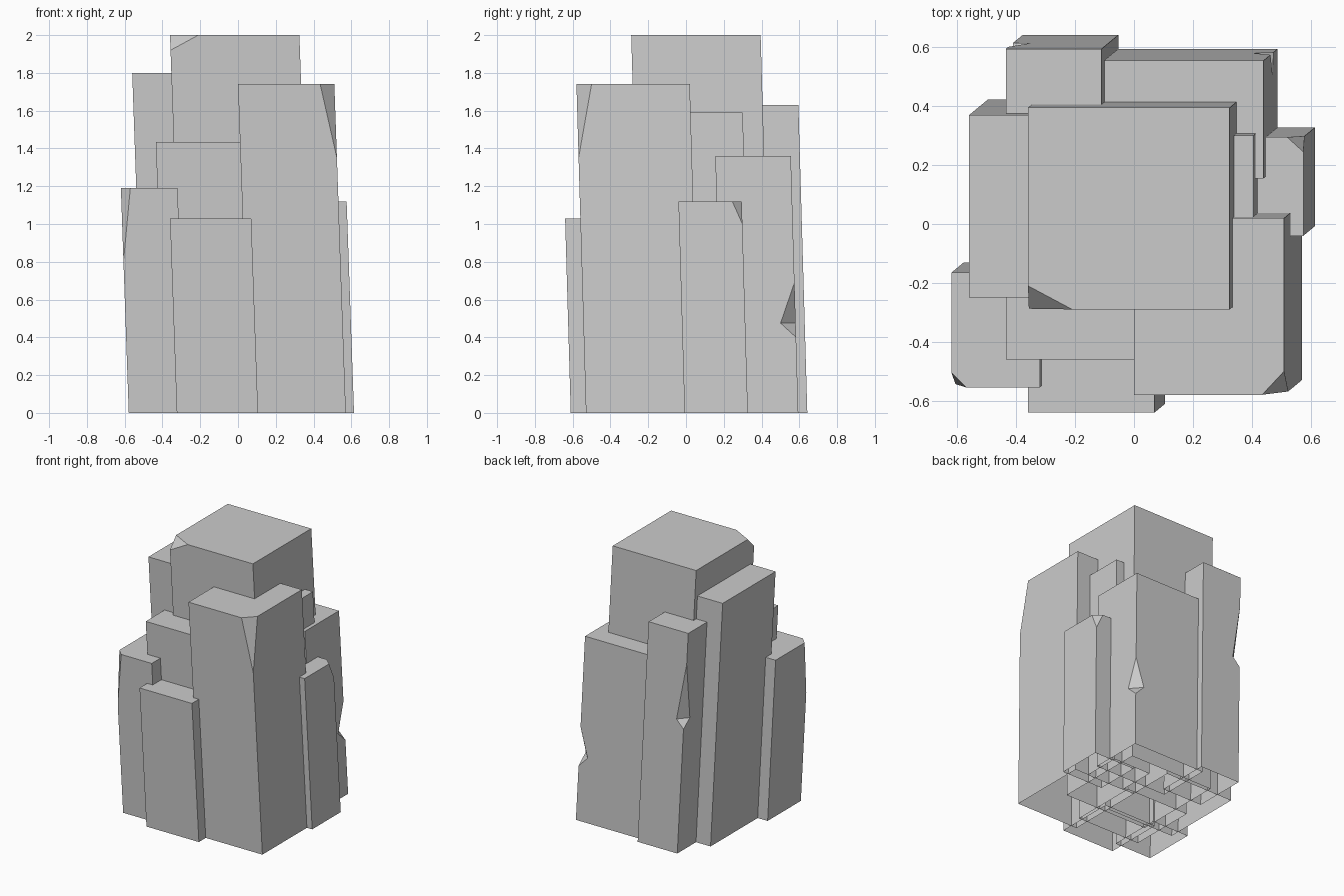
import bpy
from mathutils import Vector

if "Cube" in bpy.data.objects:
    bpy.data.objects.remove(bpy.data.objects["Cube"])

LEAN_X, LEAN_Y = 0.035, 0.029   # sideways lean per unit of height


def column(name, x0, x1, y0, y1, h, feature=None):
    """Leaning open-bottomed rock column; x/y ranges are those of its top.
    feature = (kind, corner, dx, dy, heights): a chipped top corner ("chip")
    or a nick in a vertical edge ("nick"). Corners run from front left, CCW."""
    corners = [(x0, y0), (x1, y0), (x1, y1), (x0, y1)]
    verts, faces = [], []

    def point(x, y, z):
        verts.append(Vector((x + LEAN_X * (h - z), y + LEAN_Y * (h - z), z)))
        return len(verts) - 1

    before, after, top = [], [], []   # upward chains seen by the two sides at each corner
    for i, (x, y) in enumerate(corners):
        base = point(x, y, 0)
        if feature and feature[1] == i:
            kind, _, dx, dy, zs = feature
            along_x = (x + dx * (1 if x == x0 else -1), y)
            along_y = (x, y + dy * (1 if y == y0 else -1))
            # sides 0 and 2 run along x, sides 1 and 3 along y
            prev_xy, next_xy = (along_y, along_x) if i % 2 == 0 else (along_x, along_y)
            if kind == "chip":
                low = point(x, y, h - zs[0])
                p, n = point(*prev_xy, h), point(*next_xy, h)
                before.append([base, low, p])
                after.append([base, low, n])
                top += [p, n]
                faces.append([low, n, p])
            else:
                low, high = point(x, y, zs[0]), point(x, y, zs[2])
                p, n = point(*prev_xy, zs[1]), point(*next_xy, zs[1])
                tip = point(x, y, h)
                before.append([base, low, p, high, tip])
                after.append([base, low, n, high, tip])
                top.append(tip)
                faces += [[low, n, p], [p, n, high]]
        else:
            tip = point(x, y, h)
            before.append([base, tip])
            after.append([base, tip])
            top.append(tip)
    faces.append(top)
    for i in range(4):
        faces.append(after[i][:1] + before[(i + 1) % 4] + after[i][:0:-1])
    mesh = bpy.data.meshes.new(name)
    mesh.from_pydata(verts, [], faces)
    mesh.update()
    bpy.context.collection.objects.link(bpy.data.objects.new(name, mesh))


# central and tall columns
column("centre_column", -0.36, 0.325, -0.29, 0.395, 2.0, ("chip", 0, 0.15, 0.08, [0.08]))
column("front_right_column", 0.0, 0.51, -0.58, 0.02, 1.74, ("chip", 1, 0.075, 0.08, [0.39]))
column("left_column", -0.56, 0.0, -0.25, 0.37, 1.8)
# front steps
column("front_middle_column", -0.435, 0.08, -0.46, 0.05, 1.435)
column("front_left_column", -0.62, -0.32, -0.555, -0.165, 1.19, ("chip", 0, 0.05, 0.05, [0.39]))
column("front_low_column", -0.36, 0.07, -0.64, -0.2, 1.03)
# back and right steps
column("back_left_column", -0.435, -0.11, 0.2, 0.595, 1.63, ("nick", 3, 0.06, 0.07, [0.92, 0.98, 1.4]))
column("back_right_column", -0.15, 0.44, 0.155, 0.555, 1.36, ("nick", 2, 0.07, 0.08, [0.4, 0.475, 0.69]))
column("right_inner_column", 0.1, 0.405, 0.02, 0.3, 1.59)
column("right_low_column", 0.24, 0.575, -0.04, 0.295, 1.12, ("chip", 2, 0.055, 0.05, [0.12]))
